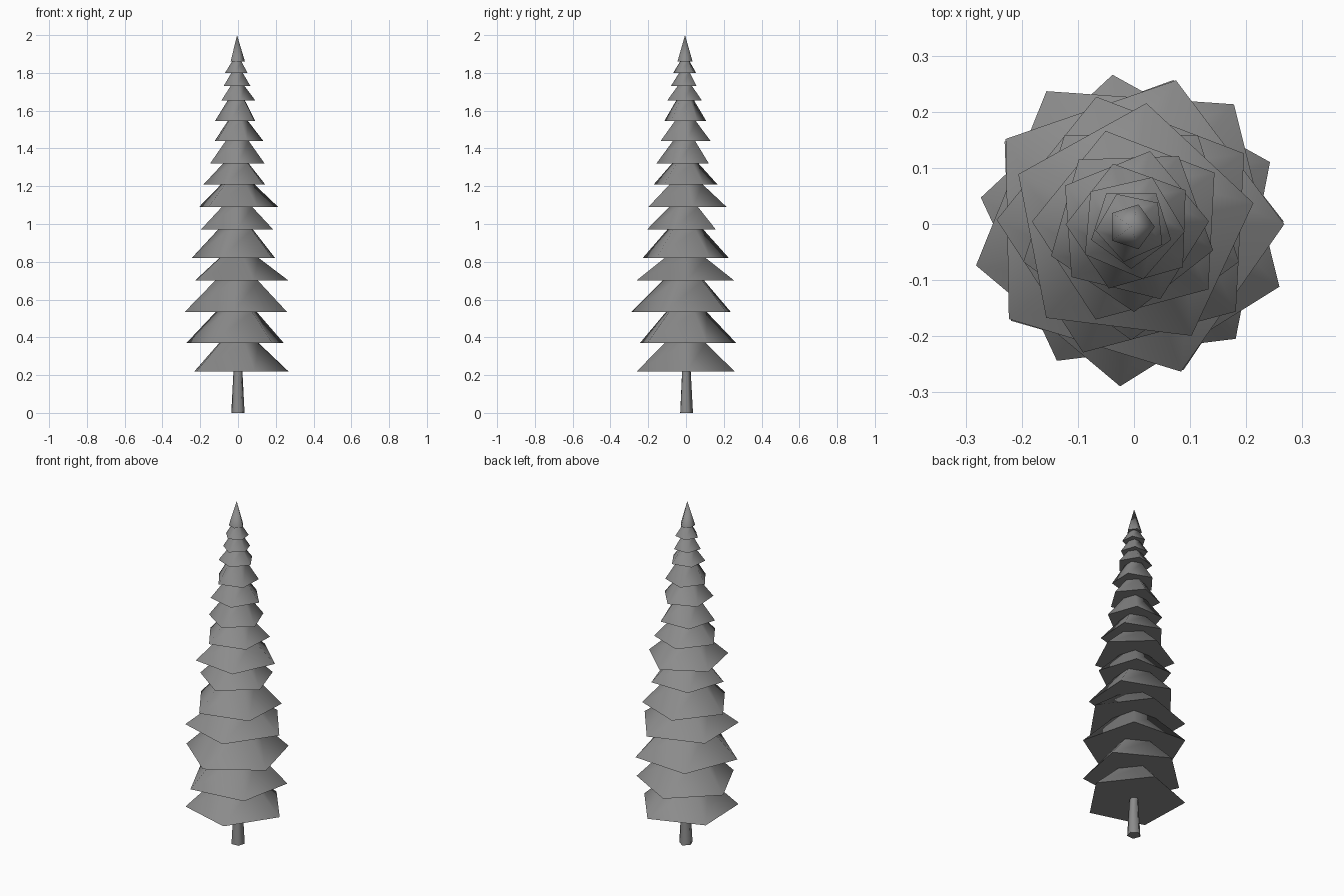
import bpy, bmesh, math

if "Cube" in bpy.data.objects:
    bpy.data.objects.remove(bpy.data.objects["Cube"])

grey = bpy.data.materials.new("plain grey")
grey.diffuse_color = (0.26, 0.26, 0.26, 1)
grey.use_nodes = True
grey.node_tree.nodes["Principled BSDF"].inputs["Base Color"].default_value = grey.diffuse_color
CX, CY, SIDES = -0.005, -0.005, 5


def frustum(name, z0, z1, r0, r1, phase, x=CX, y=CY):
    """Five-sided closed frustum, or a pointed cone when r1 is 0."""
    bm = bmesh.new()

    def ring(r, z):
        angles = [math.radians(phase + 360 * i / SIDES) for i in range(SIDES)]
        return [bm.verts.new((x + r * math.cos(a), y + r * math.sin(a), z)) for a in angles]

    low = ring(r0, z0)
    bm.faces.new(low[::-1])
    if r1:
        high = ring(r1, z1)
        bm.faces.new(high)
    else:
        high = [bm.verts.new((x, y, z1))] * SIDES
    for i in range(SIDES):
        j = (i + 1) % SIDES
        corners = [low[i], low[j], high[j]]
        if r1:
            corners.append(high[i])
        bm.faces.new(corners)
    for f in bm.faces:
        f.smooth = True
    # keep the rims crisp, the slopes soft
    for e in bm.edges:
        if abs(e.verts[0].co.z - e.verts[1].co.z) < 1e-5:
            e.smooth = False
    me = bpy.data.meshes.new(name)
    bm.to_mesh(me)
    bm.free()
    me.materials.append(grey)
    ob = bpy.data.objects.new(name, me)
    bpy.context.collection.objects.link(ob)


# trunk
frustum("trunk", 0, 0.22, 0.037, 0.025, 20, 0, 0)

# branch tiers: bottom height, rim radius, rotation in degrees
tiers = [
    (0.22, 0.272, 2), (0.37, 0.273, 25), (0.535, 0.285, -22),
    (0.70, 0.273, 1), (0.82, 0.240, 33), (0.97, 0.202, -18),
    (1.09, 0.222, 11), (1.21, 0.177, 33), (1.32, 0.152, -16),
    (1.44, 0.139, 4), (1.545, 0.117, 34), (1.655, 0.096, -5),
    (1.73, 0.075, -18), (1.80, 0.064, -30), (1.86, 0.042, 0),
]
for i, (z, r, phase) in enumerate(tiers):
    last = i == len(tiers) - 1
    top = 2.0 if last else tiers[i + 1][0]
    frustum(f"branch_tier_{i + 1}", z, top, r, 0 if last else r * 0.42, phase)
